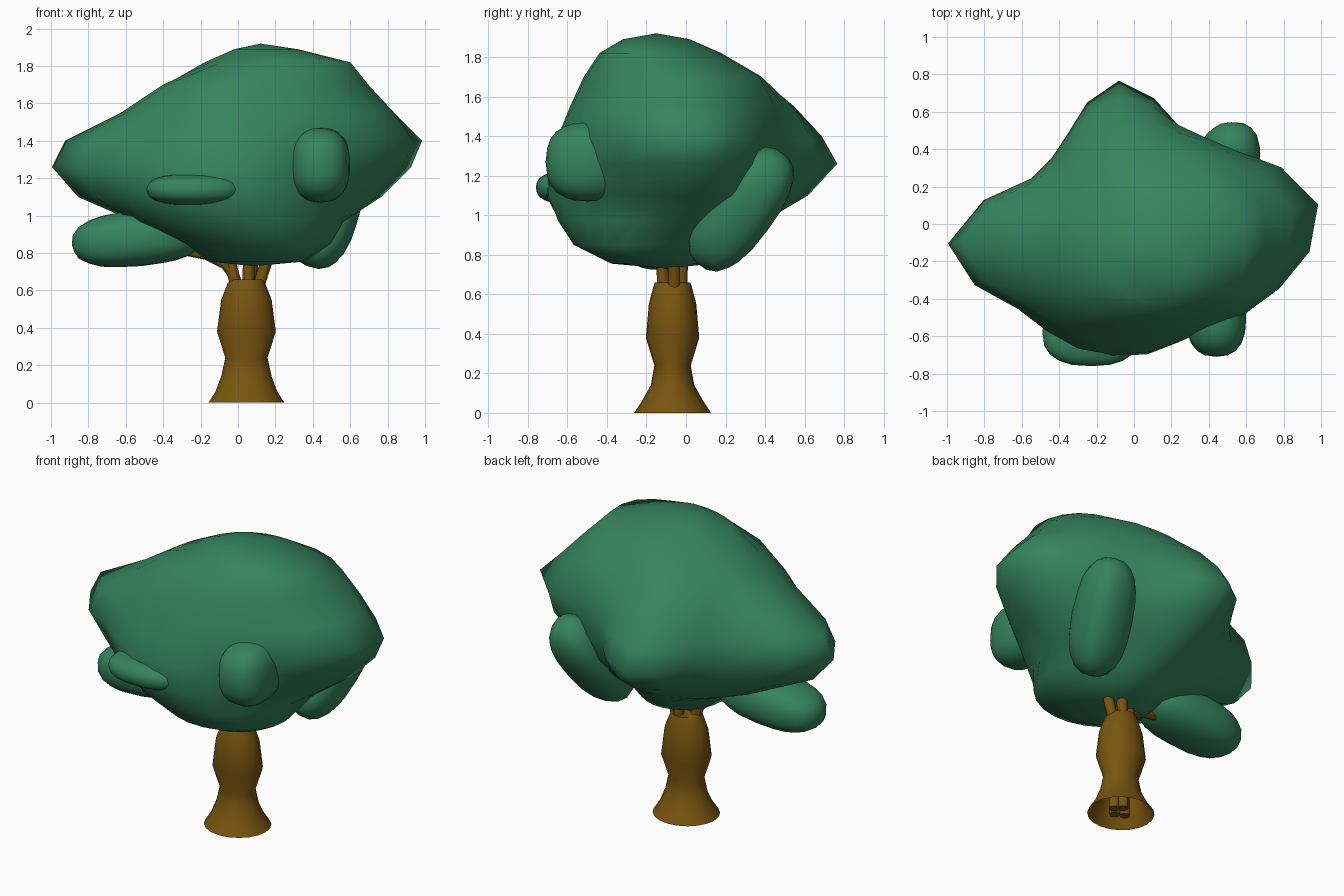
import bpy, bmesh, math
from mathutils import Vector

if "Cube" in bpy.data.objects:
    bpy.data.objects.remove(bpy.data.objects["Cube"])


def material(name, colour):
    m = bpy.data.materials.new(name)
    m.diffuse_color = colour
    m.use_nodes = True
    m.node_tree.nodes["Principled BSDF"].inputs["Base Color"].default_value = m.diffuse_color
    return m


GREEN = material("leaf_green", (0.035, 0.23, 0.11, 1))
BROWN = material("bark_brown", (0.19, 0.09, 0.005, 1))


def finish(name, bm, mat, angle=60):
    bmesh.ops.recalc_face_normals(bm, faces=bm.faces)
    mesh = bpy.data.meshes.new(name)
    bm.to_mesh(mesh)
    bm.free()
    ob = bpy.data.objects.new(name, mesh)
    bpy.context.collection.objects.link(ob)
    mesh.materials.append(mat)
    bpy.ops.object.select_all(action='DESELECT')
    bpy.context.view_layer.objects.active = ob
    ob.select_set(True)
    bpy.ops.object.shade_smooth_by_angle(angle=math.radians(angle))
    return ob


def loft(name, rings, mat, bottom=None, top=None):
    """Skin a stack of point rings, with optional end points."""
    bm = bmesh.new()
    rows = [[bm.verts.new(p) for p in r] for r in rings]
    n = len(rows[0])
    for a, b in zip(rows, rows[1:]):
        for i in range(n):
            j = (i + 1) % n
            bm.faces.new((a[i], a[j], b[j], b[i]))
    for row, tip in ((rows[0], bottom), (rows[-1], top)):
        if tip:
            v = bm.verts.new(tip)
            for i in range(n):
                bm.faces.new((row[i], row[(i + 1) % n], v))
    return finish(name, bm, mat)


def crown_ring(z, cx, cy, radii):
    """Uneven ring: 12 radii from 6 degrees, smoothly doubled to 24 points."""
    if isinstance(radii, float):
        radii = [radii] * 12
    pts = []
    for i in range(12):
        a, b, c, d = (radii[(i + k) % 12] for k in (-1, 0, 1, 2))
        for k, r in enumerate((b, (9 * (b + c) - a - d) / 16)):
            t = math.radians(6 + 30 * i + 15 * k)
            pts.append((cx + r * math.cos(t), cy + r * math.sin(t), z))
    return pts


# Main crown
loft("main_crown", [
    crown_ring(0.755, 0.10, -0.12, 0.26),
    crown_ring(0.85, 0.10, -0.15, [.38, .36, .36, .42, .36, .36, .38, .42, .42, .42, .42, .42]),
    crown_ring(0.97, 0, 0, [.56, .46, .40, .40, .40, .45, .56, .62, .64, .65, .62, .58]),
    crown_ring(1.10, 0, 0, [.77, .58, .52, .62, .52, .56, .86, .74, .73, .70, .66, .70]),
    crown_ring(1.26, 0, 0, [.93, .66, .58, .77, .60, .60, 1.0, .77, .73, .69, .68, .80]),
    crown_ring(1.40, 0, 0, [.99, .67, .58, .69, .57, .57, .93, .72, .66, .65, .69, .85]),
    crown_ring(1.55, 0, 0, [.84, .64, .54, .55, .48, .46, .63, .62, .60, .59, .66, .80]),
    crown_ring(1.70, 0, 0, [.70, .55, .42, .37, .36, .35, .39, .47, .51, .52, .58, .68]),
    crown_ring(1.82, 0.20, -0.13, [.40, .37, .32, .31, .33, .36, .38, .36, .32, .31, .33, .40]),
    crown_ring(1.89, 0.15, -0.15, 0.17),
], GREEN, bottom=(0.08, -0.1, 0.73), top=(0.12, -0.15, 1.92))


# Smaller leaf clumps: slightly boxy ellipsoids aimed along an axis
def clump(name, centre, half, axis=(0, 0, 1)):
    bm = bmesh.new()
    bmesh.ops.create_icosphere(bm, subdivisions=3, radius=1)
    if Vector(axis).normalized().z > 0.999:
        turn = Vector((0, 0, 1)).rotation_difference(Vector((0, 0, 1)))
    else:
        turn = Vector((0, 0, 1)).rotation_difference(Vector(axis))
    for v in bm.verts:
        p = Vector([math.copysign(abs(c) ** 0.8, c) * h for c, h in zip(v.co, half)])
        v.co = turn @ p + Vector(centre)
    return finish(name, bm, GREEN)


clump("back_right_clump", (0.48, 0.28, 1.03), (0.17, 0.17, 0.36), (0.15, 0.37, 0.5))
clump("left_low_clump", (-0.53, -0.13, 0.88), (0.15, 0.19, 0.36), (-1, 0, -0.1))
clump("front_right_clump", (0.44, -0.50, 1.27), (0.16, 0.21, 0.20))
clump("front_left_clump", (-0.23, -0.58, 1.14), (0.26, 0.18, 0.085))

# Trunk: flared foot, open underneath, waisted and bulging
trunk = []
for z, rx, ry in ((0, .203, .195), (.06, .165, .155), (.14, .135, .11), (.24, .113, .092),
                  (.38, .157, .135), (.55, .135, .12), (.64, .10, .097), (.66, .085, .09)):
    trunk.append([(0.045 + rx * math.cos(math.tau * i / 20),
                   -0.068 + ry * math.sin(math.tau * i / 20), z) for i in range(20)])
loft("trunk", trunk, BROWN, top=(0.045, -0.068, 0.66))


# Branches running from the roots up through the trunk into the crown
def branch(name, points, radius):
    rings = []
    for k, p in enumerate(points):
        p = Vector(p)
        d = Vector(points[min(k + 1, len(points) - 1)]) - Vector(points[max(k - 1, 0)])
        turn = Vector((0, 0, 1)).rotation_difference(d)
        rings.append([p + turn @ Vector((radius * math.cos(math.tau * i / 10),
                                         radius * math.sin(math.tau * i / 10), 0))
                      for i in range(10)])
    return loft(name, rings, BROWN, bottom=points[0], top=points[-1])


for i, (ex, ey) in enumerate(((0.16, -0.06), (-0.05, -0.09), (0.06, -0.12), (0.08, -0.02))):
    bx, by = 0.045 + (ex - 0.045) * 0.5, -0.068 + (ey + 0.068) * 0.9
    branch(f"branch_{i + 1}", [(bx, by, 0.01), (bx, by, 0.6), (ex, ey, 0.78),
                               (ex * 1.2, ey, 0.92)], 0.032)
branch("side_branch", [(0.0, -0.07, 0.58), (-0.01, -0.08, 0.66), (-0.07, -0.10, 0.74),
                       (-0.17, -0.12, 0.79), (-0.32, -0.13, 0.82)], 0.026)
